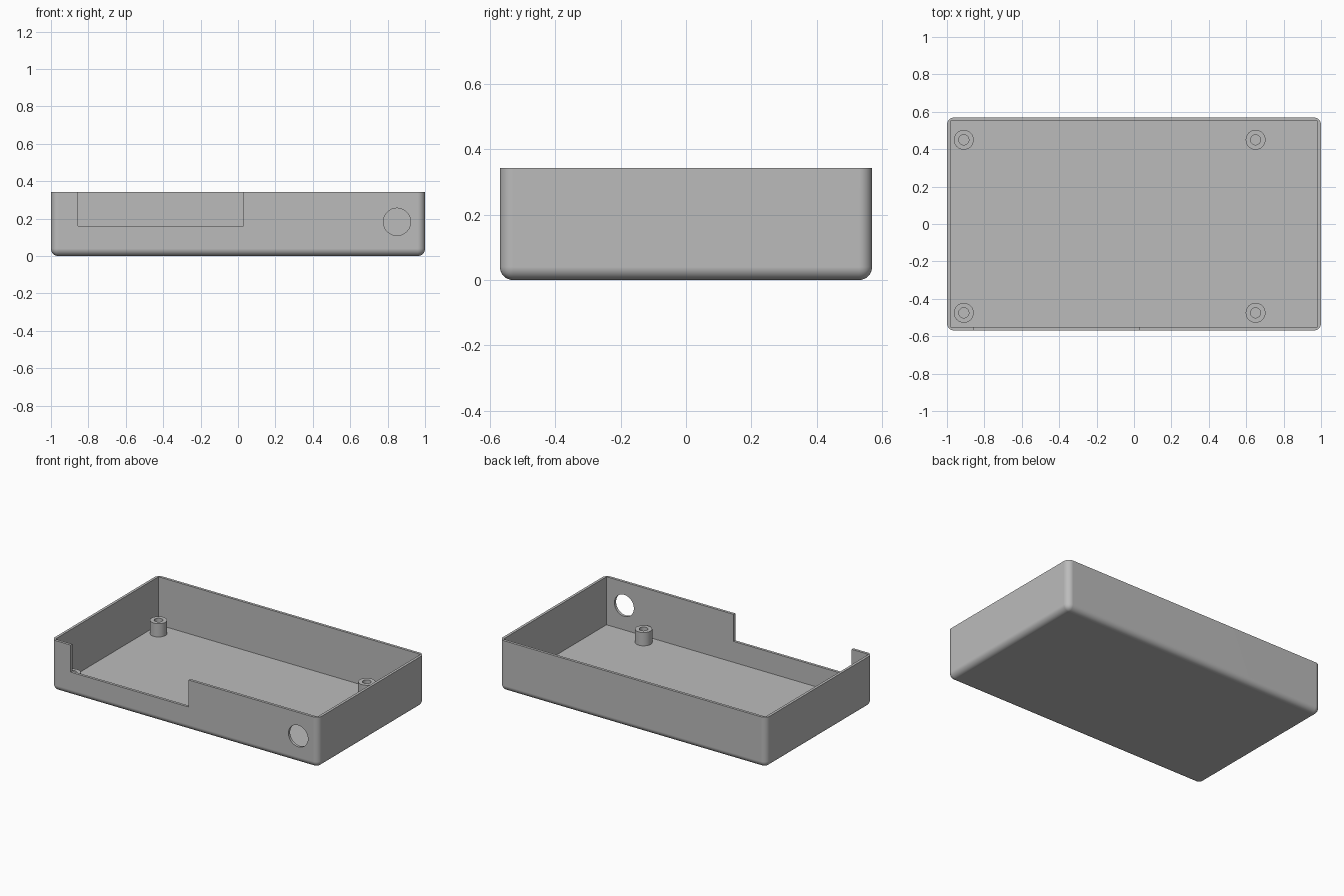
import bpy
import bmesh
import math
from mathutils import Matrix, Vector

cube = bpy.data.objects.get("Cube")
if cube:
    bpy.data.objects.remove(cube, do_unlink=True)

HALF_X, HALF_Y, HEIGHT = 1.0, 0.57, 0.343
WALL, RADIUS = 0.018, 0.04

grey = bpy.data.materials.new("plain grey")
grey.use_nodes = True
grey.diffuse_color = (0.5, 0.5, 0.5, 1)
grey.node_tree.nodes["Principled BSDF"].inputs["Base Color"].default_value = (0.5, 0.5, 0.5, 1)


def make_object(name, bm):
    bmesh.ops.recalc_face_normals(bm, faces=bm.faces)
    mesh = bpy.data.meshes.new(name)
    bm.to_mesh(mesh)
    bm.free()
    mesh.materials.append(grey)
    obj = bpy.data.objects.new(name, mesh)
    bpy.context.collection.objects.link(obj)
    return obj


def block(low, high):
    low, high = Vector(low), Vector(high)
    bm = bmesh.new()
    bmesh.ops.create_cube(bm, size=1, matrix=Matrix.Translation((low + high) / 2)
                          @ Matrix.Diagonal((*(high - low), 1)))
    return bm


def smooth(obj):
    bpy.ops.object.select_all(action="DESELECT")
    obj.select_set(True)
    bpy.context.view_layer.objects.active = obj
    bpy.ops.object.shade_smooth_by_angle(angle=math.radians(30))


# Tray body: rounded everywhere except the open top rim
bm = block((-HALF_X, -HALF_Y, 0), (HALF_X, HALF_Y, HEIGHT))
rounded = [e for e in bm.edges if min(v.co.z for v in e.verts) < 0.01]
bmesh.ops.bevel(bm, geom=rounded, offset=RADIUS, segments=8, profile=0.5, affect="EDGES")
tray = make_object("tray", bm)

# Cutters: cavity, front notch and round port
cutters = [
    make_object("cavity_cutter", block((WALL - HALF_X, WALL - HALF_Y, WALL),
                                       (HALF_X - WALL, HALF_Y - WALL, 0.6))),
    make_object("notch_cutter", block((-0.855, -0.7, 0.16), (0.03, -0.5, 0.6))),
]
bm = bmesh.new()
bmesh.ops.create_cone(bm, cap_ends=True, segments=48, radius1=0.073, radius2=0.073, depth=0.2,
                      matrix=Matrix.Translation((0.85, -HALF_Y, 0.183))
                      @ Matrix.Rotation(math.pi / 2, 4, "X"))
cutters.append(make_object("port_cutter", bm))

for cutter in cutters:
    cutter.hide_render = True
    mod = tray.modifiers.new(cutter.name, "BOOLEAN")
    mod.operation = "DIFFERENCE"
    mod.solver = "EXACT"
    mod.object = cutter

# Bake the cuts, then drop the cutters
bpy.context.view_layer.update()
cut = bpy.data.meshes.new_from_object(tray.evaluated_get(bpy.context.evaluated_depsgraph_get()))
tray.modifiers.clear()
tray.data = cut
for cutter in cutters:
    bpy.data.objects.remove(cutter, do_unlink=True)
smooth(tray)
weighted = tray.modifiers.new("flat walls", "WEIGHTED_NORMAL")
weighted.keep_sharp = True

# Hollow screw posts on the floor
profile = [(0.053, 0), (0.053, 0.09), (0.027, 0.09), (0.027, 0)]
for side, x in (("right", -0.91), ("left", 0.65)):
    for end, y in (("front", -0.475), ("back", 0.45)):
        bm = bmesh.new()
        points = [bm.verts.new((r, 0, z)) for r, z in profile]
        edges = [bm.edges.new(pair) for pair in zip(points, points[1:] + points[:1])]
        bmesh.ops.spin(bm, geom=points + edges, cent=(0, 0, 0), axis=(0, 0, 1),
                       angle=math.tau, steps=32, use_merge=True)
        bmesh.ops.remove_doubles(bm, verts=bm.verts, dist=0.0001)
        # Leave the underside open where it meets the floor
        under = [f for f in bm.faces if all(v.co.z < 0.001 for v in f.verts)]
        bmesh.ops.delete(bm, geom=under, context="FACES")
        post = make_object(f"{end}_{side}_post", bm)
        post.location = (x, y, WALL)
        smooth(post)
